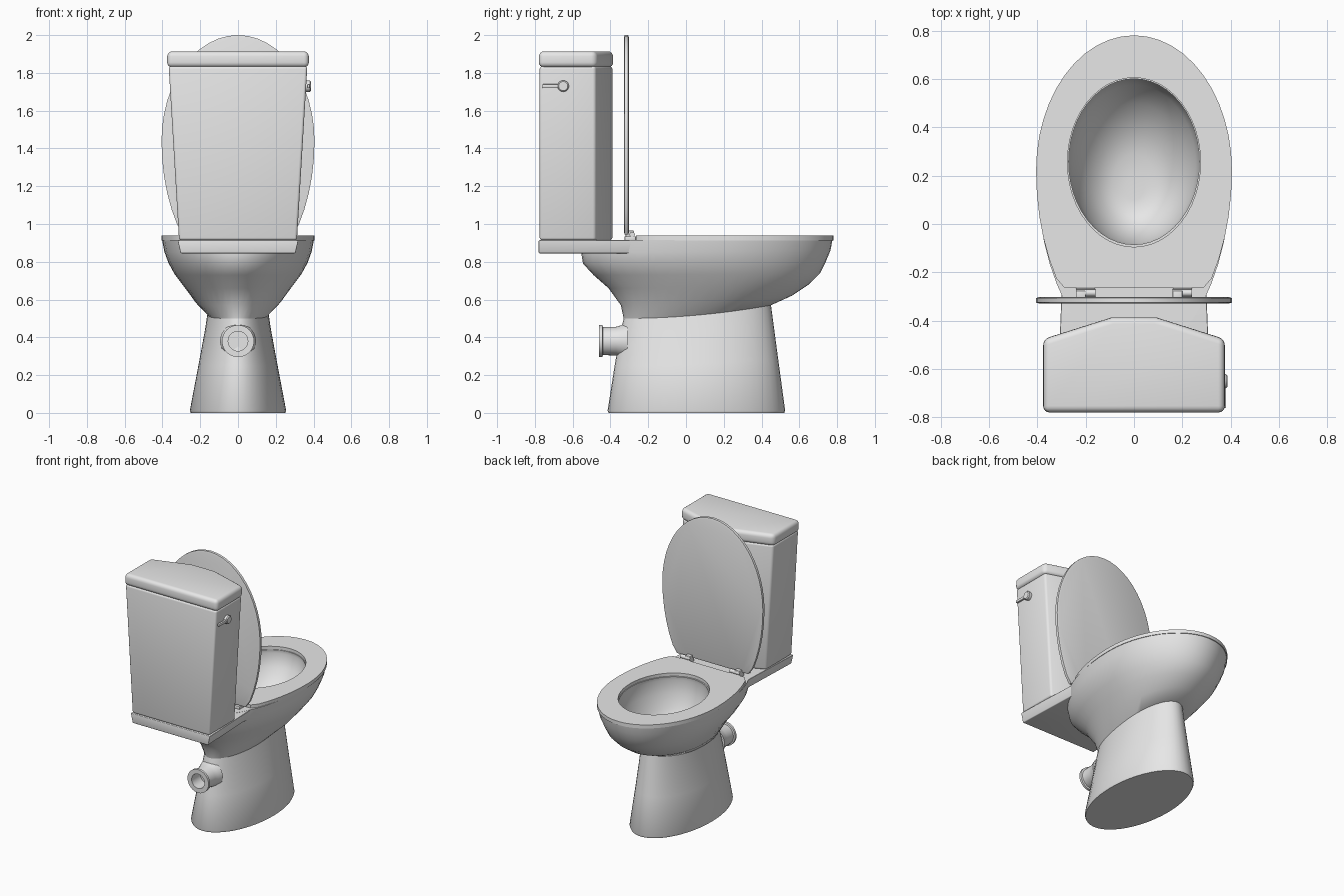
import bpy, bmesh
from math import cos, sin, pi, radians
from mathutils import Matrix, Vector

cube = bpy.data.objects.get("Cube")
if cube:
    bpy.data.objects.remove(cube)

SEG = 48
ceramic = bpy.data.materials.new("white ceramic")
ceramic.use_nodes = True
COLOUR = (0.8, 0.8, 0.8, 1)
ceramic.diffuse_color = COLOUR
ceramic.node_tree.nodes["Principled BSDF"].inputs["Base Color"].default_value = COLOUR


def finish(name, bm, angle=35, bevel=0, segments=3):
    bmesh.ops.recalc_face_normals(bm, faces=bm.faces)
    mesh = bpy.data.meshes.new(name)
    bm.to_mesh(mesh)
    bm.free()
    obj = bpy.data.objects.new(name, mesh)
    bpy.context.collection.objects.link(obj)
    mesh.materials.append(ceramic)
    bpy.ops.object.select_all(action='DESELECT')
    obj.select_set(True)
    bpy.context.view_layer.objects.active = obj
    if bevel:
        mod = obj.modifiers.new("rounded edges", 'BEVEL')
        mod.width, mod.segments = bevel, segments
        mod.limit_method, mod.angle_limit = 'ANGLE', radians(20)
        bpy.ops.object.modifier_apply(modifier=mod.name)
    bpy.ops.object.shade_smooth_by_angle(angle=radians(angle))
    return obj


def loft(rings, closed=False):
    """Skin a list of equal point rings; cap the ends unless closed on itself."""
    bm = bmesh.new()
    loops = [[bm.verts.new(p) for p in ring] for ring in rings]
    pairs = list(zip(loops, loops[1:]))
    if closed:
        pairs.append((loops[-1], loops[0]))
    for a, b in pairs:
        n = len(a)
        for i in range(n):
            j = (i + 1) % n
            bm.faces.new((a[i], a[j], b[j], b[i]))
    if not closed:
        bm.faces.new(loops[0])
        bm.faces.new(loops[-1])
    return bm


def egg(z_back, z_front, back, front, half_width, centre=0.58, clip=-9):
    """Egg-shaped ring that may rise towards the front and be cut off at the back."""
    mid = back + centre * (front - back)
    ring = []
    for i in range(SEG):
        a = 2 * pi * i / SEG
        y = mid + sin(a) * (front - mid if sin(a) > 0 else mid - back)
        t = (y - back) / (front - back)
        z = z_back + (z_front - z_back) * t * t
        ring.append(Vector((half_width * cos(a), max(y, clip), z)))
    return ring


def flat_ring(z, back, front, half_width, **kw):
    return egg(z, z, back, front, half_width, **kw)


def circle(radius, y, x=0, z=0):
    return [Vector((x + radius * cos(2 * pi * i / 32), y,
                    z + radius * sin(2 * pi * i / 32))) for i in range(32)]


def box(name, x, y, z, bevel=0.004):
    bm = loft([[Vector((x[0], y[0], h)), Vector((x[1], y[0], h)),
                Vector((x[1], y[1], h)), Vector((x[0], y[1], h))] for h in z])
    return finish(name, bm, bevel=bevel, segments=2)


# Pedestal
finish("pedestal", loft([
    flat_ring(0, -0.41, 0.52, 0.25, centre=0.5),
    flat_ring(0.012, -0.415, 0.525, 0.255, centre=0.5),
    egg(0.25, 0.285, -0.378, 0.488, 0.208, centre=0.53),
    egg(0.42, 0.48, -0.348, 0.462, 0.175, centre=0.56),
    egg(0.5, 0.57, -0.33, 0.45, 0.162),
]))

# Bowl: outer shell, rim, then inner basin
finish("bowl", loft([
    egg(0.5, 0.57, -0.33, 0.45, 0.162),
    egg(0.57, 0.62, -0.345, 0.56, 0.225),
    egg(0.66, 0.68, -0.41, 0.65, 0.285),
    egg(0.73, 0.74, -0.49, 0.71, 0.335),
    egg(0.79, 0.80, -0.545, 0.74, 0.368),
    egg(0.85, 0.86, -0.555, 0.765, 0.39),
    flat_ring(0.915, -0.55, 0.775, 0.402),
    flat_ring(0.915, -0.085, 0.6, 0.27, centre=0.5),
    flat_ring(0.89, -0.09, 0.605, 0.275, centre=0.5),
    flat_ring(0.80, -0.08, 0.575, 0.255, centre=0.5),
    flat_ring(0.70, -0.05, 0.5, 0.215, centre=0.48),
    flat_ring(0.62, 0.0, 0.39, 0.15, centre=0.46),
    flat_ring(0.59, 0.05, 0.29, 0.09, centre=0.45),
    flat_ring(0.585, 0.1, 0.2, 0.04, centre=0.45),
]))

# Shelf carrying the tank
finish("tank_shelf", loft([
    [Vector((x * s, y, z)) for x, y in
     ((-0.32, -0.78), (0.32, -0.78), (0.3, -0.27), (0.29, -0.13), (-0.29, -0.13), (-0.3, -0.27))]
    for z, s in ((0.845, 0.95), (0.914, 1))
]), bevel=0.005)

# Seat ring, straight across the back
hole = dict(back=-0.095, front=0.605, half_width=0.275, centre=0.5)
outer = dict(back=-0.51, front=0.78, half_width=0.405, centre=0.566, clip=-0.265)
finish("seat", loft([
    flat_ring(0.912, **outer), flat_ring(0.938, **outer),
    flat_ring(0.938, **hole), flat_ring(0.912, **hole),
], closed=True))

# Raised lid with a slim softened border, turned upright
lid_back = dict(outer, clip=-0.275)
inner = dict(back=-0.5, front=0.768, half_width=0.393, centre=0.566, clip=-0.264)
lid = loft([
    flat_ring(0.302, **inner), flat_ring(0.306, **lid_back),
    flat_ring(0.325, **lid_back), flat_ring(0.328, **inner),
])
for v in lid.verts:
    x, y, depth = v.co
    v.co = (x, -depth, y + 1.22)
finish("lid", lid, angle=20)

# Hinges: foot, knuckle and lid tab on each side
for side, label in ((-1, "right"), (1, "left")):
    cx = 0.2 * side
    box(label + "_hinge_foot", (cx - 0.04, cx + 0.04), (-0.325, -0.265), (0.91, 0.935))
    box(label + "_hinge_tab", (cx - 0.04, cx), (-0.32, -0.275), (0.93, 0.965))
    pin = loft([circle(0.014, -0.04), circle(0.014, 0.04)])
    pin.transform(Matrix.Translation((cx, -0.285, 0.945)) @ Matrix.Rotation(pi / 2, 4, 'Z'))
    finish(label + "_hinge_pin", pin)


def tank_ring(z, half_width, back=-0.775, front=-0.39):
    right = [(half_width, back), (half_width, front - 0.09), (0.09, front)]
    left = [(-x, y) for x, y in reversed(right)]
    return [Vector((x, y, z)) for x, y in right + left]


# Tank and its cover
finish("tank", loft([tank_ring(0.914, 0.312), tank_ring(1.835, 0.367)]), bevel=0.014)
cover = loft([
    tank_ring(1.83, 0.376, -0.78, -0.385),
    tank_ring(1.914, 0.374, -0.778, -0.387),
])
finish("tank_cover", cover, bevel=0.026, segments=4)

# Flush lever on the left side of the tank
button = loft([circle(0.03, 0), circle(0.03, -0.03), circle(0.024, -0.036)])
button.transform(Matrix.Translation((0.35, -0.65, 1.73)) @ Matrix.Rotation(pi / 2, 4, 'Z'))
finish("lever_hub", button)
box("lever_arm", (0.366, 0.381), (-0.76, -0.64), (1.72, 1.74))

# Waste outlet with flange and recessed mouth
finish("waste_outlet", loft([
    circle(r, y, z=0.38) for r, y in
    ((0.095, -0.31), (0.083, -0.345), (0.076, -0.37), (0.074, -0.44), (0.085, -0.443),
     (0.085, -0.46), (0.052, -0.46), (0.052, -0.36))
]))
